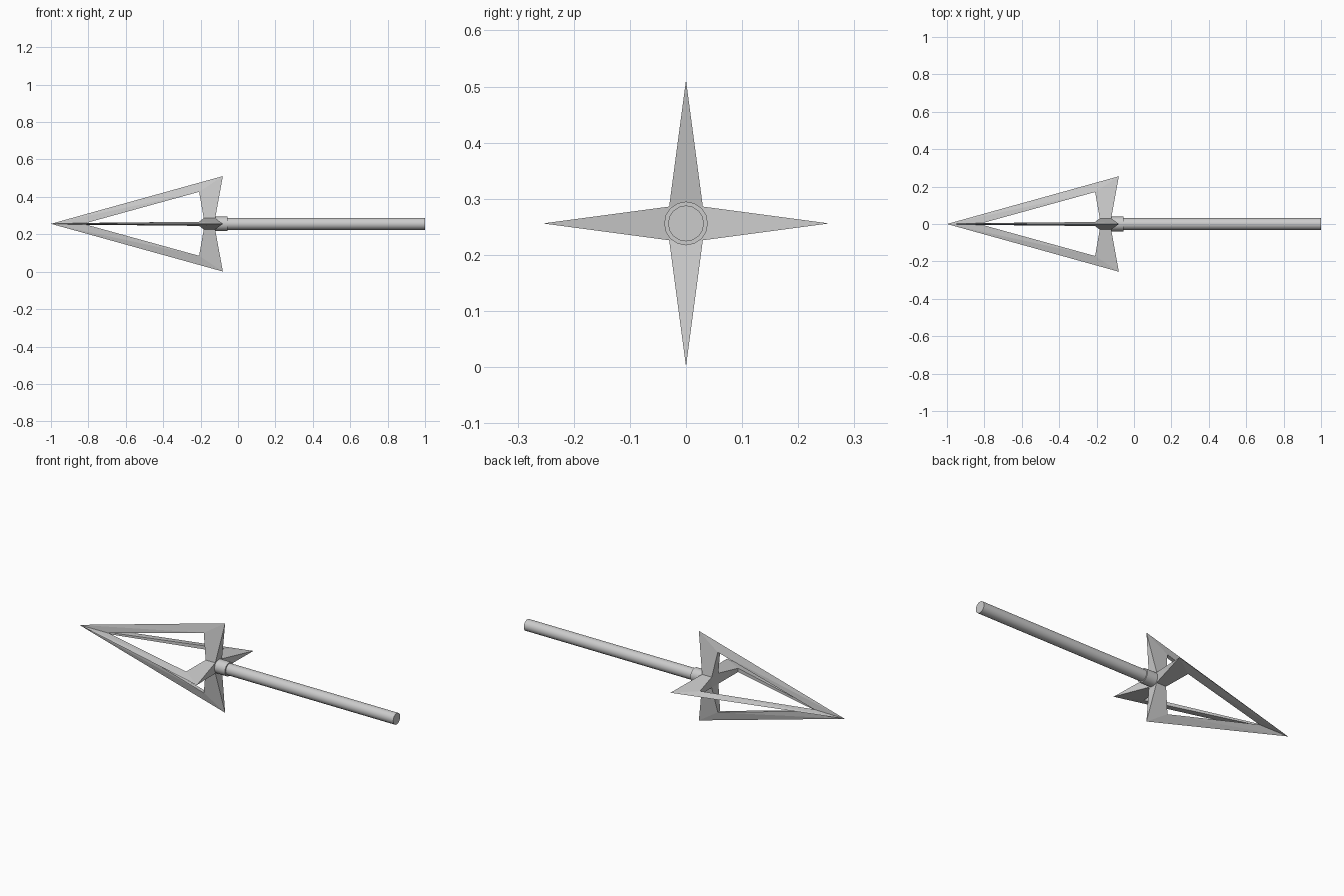
import bpy, bmesh, math
from mathutils import Matrix

if "Cube" in bpy.data.objects:
    bpy.data.objects.remove(bpy.data.objects["Cube"])

CZ = 0.256   # height of the arrow axis

# Arrowhead: one open-framed wedge blade, repeated four times around the axis
bm = bmesh.new()

def add_blade(angle):
    rot = Matrix.Rotation(angle, 4, 'X')

    def v(x, r, half=0.0):
        p = bm.verts.new((x, half, r))
        p.co = rot @ p.co
        return p

    tip, barb = v(-1, 0), v(-0.081, 0.255)
    sides = []
    for s in (1, -1):
        rail = v(-0.81, 0.005, 0.005 * s)
        corner = v(-0.208, 0.171, 0.011 * s)
        root_front = v(-0.183, 0.03, 0.03 * s)
        root_back = v(-0.122, 0.03, 0.03 * s)
        bm.faces.new((tip, barb, corner))
        bm.faces.new((tip, corner, rail))
        bm.faces.new((barb, root_back, root_front, corner))
        sides.append((rail, corner, root_front, root_back))
    (w, i, f, b), (w2, i2, f2, b2) = sides
    bm.faces.new((w, i, i2, w2))      # inside of the rail
    bm.faces.new((i, f, f2, i2))      # front of the strut
    bm.faces.new((barb, b, b2))       # back of the strut

for k in range(4):
    add_blade(k * math.pi / 2)

# Square caps where the blades meet on the axis
for x, h in ((-0.81, 0.005), (-0.183, 0.03), (-0.122, 0.03)):
    bm.faces.new([bm.verts.new((x, a * h, c * h))
                  for a, c in ((-1, -1), (1, -1), (1, 1), (-1, 1))])
bmesh.ops.remove_doubles(bm, verts=bm.verts, dist=0.0005)
bmesh.ops.recalc_face_normals(bm, faces=bm.faces)
mesh = bpy.data.meshes.new("arrowhead")
bm.to_mesh(mesh)
bm.free()
head = bpy.data.objects.new("arrowhead", mesh)
head.location.z = CZ
bpy.context.collection.objects.link(head)

# Collar and shaft along the axis
def rod(name, x0, x1, radius, sides):
    bpy.ops.mesh.primitive_cylinder_add(
        vertices=sides, radius=radius, depth=x1 - x0,
        location=((x0 + x1) / 2, 0, CZ), rotation=(0, math.pi / 2, 0))
    bpy.context.object.name = name
    bpy.ops.object.shade_smooth_by_angle(angle=math.radians(40))

rod("collar", -0.125, -0.055, 0.039, 16)
rod("shaft", -0.09, 1.0, 0.032, 16)
